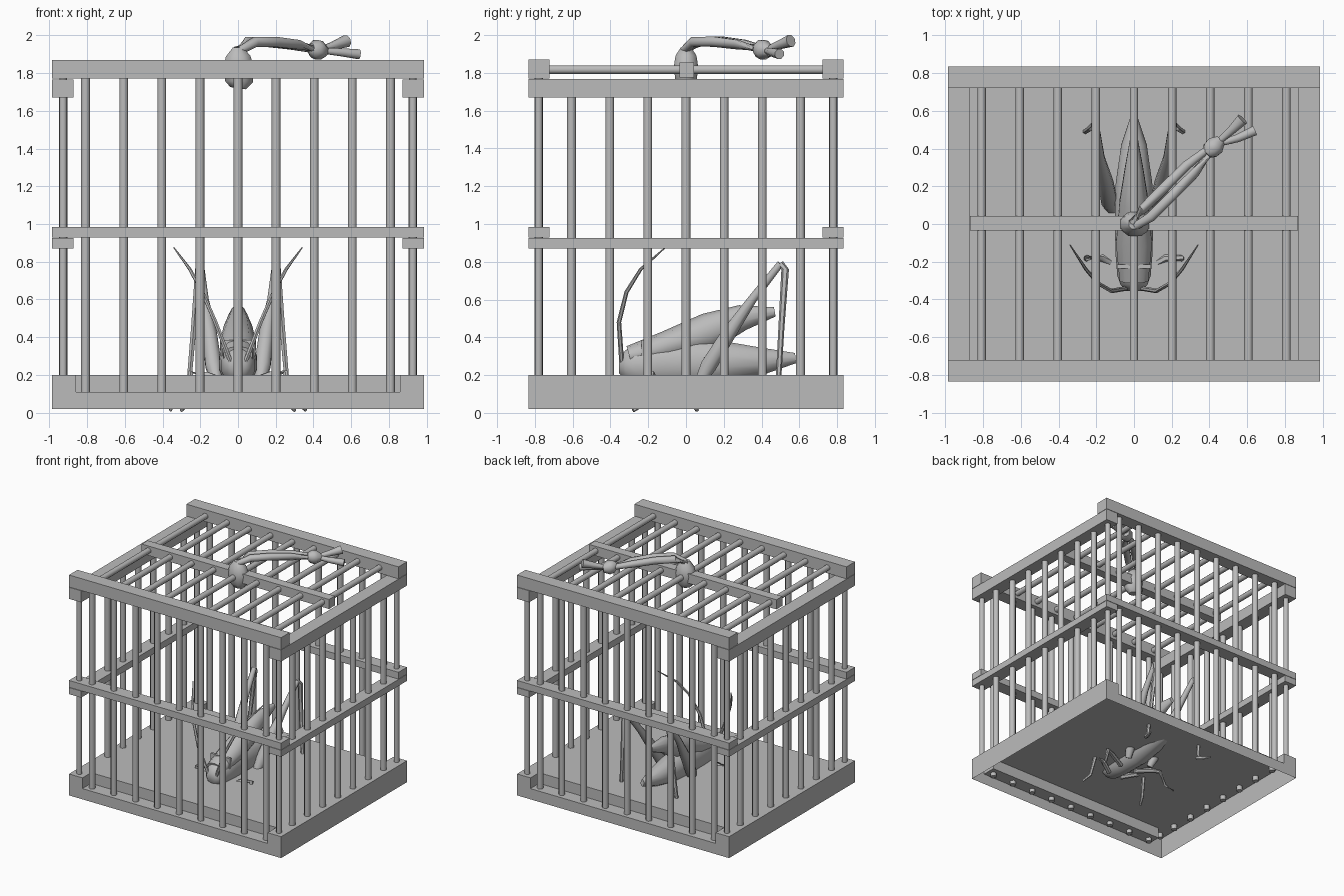
import bpy, bmesh, math
from mathutils import Vector

if "Cube" in bpy.data.objects:
    bpy.data.objects.remove(bpy.data.objects["Cube"])

grey = bpy.data.materials.new("plain grey")
grey.diffuse_color = (0.5, 0.5, 0.5, 1)
grey.use_nodes = True
grey.node_tree.nodes["Principled BSDF"].inputs["Base Color"].default_value = grey.diffuse_color


def finish(bm, name, smooth=None):
    bmesh.ops.recalc_face_normals(bm, faces=bm.faces)
    me = bpy.data.meshes.new(name)
    bm.to_mesh(me)
    bm.free()
    me.materials.append(grey)
    ob = bpy.data.objects.new(name, me)
    bpy.context.collection.objects.link(ob)
    if smooth:
        bpy.ops.object.select_all(action='DESELECT')
        ob.select_set(True)
        bpy.context.view_layer.objects.active = ob
        bpy.ops.object.shade_smooth_by_angle(angle=math.radians(smooth))
    return ob


def box(name, lo, hi):
    bm = bmesh.new()
    bmesh.ops.create_cube(bm, size=1)
    for v in bm.verts:
        v.co = [l + (c + 0.5) * (h - l) for c, l, h in zip(v.co, lo, hi)]
    return finish(bm, name)


def tube(name, pts, radii, sides=8, smooth=50):
    """Tapered tube through pts; a radius is a number or (sideways, upright)."""
    pts = [Vector(p) for p in pts]
    bm = bmesh.new()
    rings = []
    for i, p in enumerate(pts):
        t = (pts[min(i + 1, len(pts) - 1)] - pts[max(i - 1, 0)]).normalized()
        ref = Vector((1, 0, 0)) if abs(t.x) < 0.6 else Vector((0, 0, 1))
        up = t.cross(ref).normalized()
        side = up.cross(t).normalized()
        r = radii[i] if isinstance(radii[i], tuple) else (radii[i], radii[i])
        rings.append([bm.verts.new(p + side * r[0] * math.cos(a) + up * r[1] * math.sin(a))
                      for a in (2 * math.pi * (k + 0.5) / sides for k in range(sides))])
    for a, b in zip(rings, rings[1:]):
        for k in range(sides):
            j = (k + 1) % sides
            bm.faces.new((a[k], a[j], b[j], b[k]))
    bm.faces.new(rings[0])
    bm.faces.new(rings[-1])
    return finish(bm, name, smooth)


# Tray: hollow underneath, with a low ledge along the front and back
X, Y, A, B, LOW, LEDGE, TOP = 0.985, 0.835, 0.86, 0.72, 0.02, 0.11, 0.2
bm = bmesh.new()


def face(*cos):
    bm.faces.new([bm.verts.new(c) for c in cos])


face((-X, -B, TOP), (X, -B, TOP), (X, B, TOP), (-X, B, TOP))
for s in (-1, 1):
    y, b = s * Y, s * B
    face((-A, b, LEDGE), (A, b, LEDGE), (A, y, LEDGE), (-A, y, LEDGE))
    face((-A, b, LEDGE), (A, b, LEDGE), (A, b, TOP), (-A, b, TOP))
    face((-X, y, LOW), (X, y, LOW), (X, y, LEDGE), (A, y, LEDGE), (-A, y, LEDGE), (-X, y, LEDGE))
    face((s * X, -Y, LOW), (s * X, Y, LOW), (s * X, Y, TOP), (s * X, -Y, TOP))
    for q in (-1, 1):
        a, x = q * A, q * X
        face((a, b, TOP), (x, b, TOP), (x, y, TOP), (a, y, TOP))
        face((a, b, LEDGE), (a, y, LEDGE), (a, y, TOP), (a, b, TOP))
        face((a, y, LEDGE), (x, y, LEDGE), (x, y, TOP), (a, y, TOP))
bmesh.ops.remove_doubles(bm, verts=bm.verts, dist=0.0005)
finish(bm, "tray")

# Rails: top and middle, with the long ones resting on the side ones
for z_side, z_long, h_side, h_long, part in ((1.67, 1.77, 0.097, 0.1, "top"),
                                             (0.87, 0.928, 0.055, 0.057, "middle")):
    for s in (-1, 1):
        y0, y1 = sorted((s * 0.722, s * Y))
        x0, x1 = sorted((s * 0.872, s * X))
        box(part + "_long_rail", (-X, y0, z_long), (X, y1, z_long + h_long))
        box(part + "_side_rail", (x0, -Y, z_side), (x1, Y, z_side + h_side))
box("handle_beam", (-0.87, -0.035, 1.775), (0.87, 0.043, 1.855))

# Bars on the walls and the roof
for i in range(-4, 5):
    x = i * 0.202
    for s in (-1, 1):
        tube("wall_bar", [(x, s * 0.78, 0.08), (x, s * 0.78, 1.78)], [0.025] * 2)
    tube("roof_bar", [(x, -0.74, 1.817), (x, 0.74, 1.817)], [0.024] * 2)
for i in range(-3, 4):
    for s in (-1, 1):
        tube("side_bar", [(s * 0.927, i * 0.202, 0.16), (s * 0.927, i * 0.202, 1.68)], [0.025] * 2)
for x in (-0.927, 0.927):
    for y in (-0.78, 0.78):
        tube("corner_bar", [(x, y, 0.16), (x, y, 1.78)], [0.022] * 2)

# Rope handle: wrap around the beam, two strands, knot and loose ends
tube("rope_wrap", [(0, 0, 1.72), (0.005, 0, 1.755), (0.005, 0, 1.83), (0, 0, 1.89), (0, 0, 1.935)],
     [(0.045, 0.035), (0.08, 0.06), (0.088, 0.07), (0.07, 0.06), (0.03, 0.03)])
for s in (-1, 1):
    o = s * 0.021
    tube("rope_strand",
         [(0.0 + o * 0.5, 0.0 - o * 0.5, 1.92), (0.07 + o, 0.06 - o, 1.965), (0.18 + o, 0.17 - o, 1.965),
          (0.3 + o, 0.29 - o, 1.95), (0.41 + o * 0.3, 0.4 - o * 0.3, 1.925)],
         [0.022, 0.028, 0.029, 0.027, 0.02])
tube("rope_knot", [(0.385, 0.37, 1.935), (0.405, 0.39, 1.93), (0.43, 0.415, 1.92), (0.46, 0.445, 1.915)],
     [0.025, 0.05, 0.054, 0.03])
tube("rope_end_upper", [(0.43, 0.42, 1.92), (0.52, 0.5, 1.95), (0.575, 0.555, 1.97)], [0.015, 0.025, 0.034])
tube("rope_end_lower", [(0.43, 0.42, 1.92), (0.55, 0.455, 1.91), (0.64, 0.495, 1.9)], [0.015, 0.023, 0.028])

# Insect body and folded wings
tube("insect_body",
     [(0, -0.355, 0.25), (0, -0.32, 0.25), (0, -0.27, 0.25), (0, -0.15, 0.26), (0, 0.05, 0.265),
      (0, 0.22, 0.27), (0, 0.42, 0.275), (0, 0.58, 0.29)],
     [(0.045, 0.04), (0.075, 0.085), (0.092, 0.11), (0.102, 0.135), (0.105, 0.14),
      (0.1, 0.11), (0.07, 0.07), (0.015, 0.028)], 12)
tube("insect_wings",
     [(0, -0.3, 0.3), (0, -0.1, 0.355), (0, 0.12, 0.43), (0, 0.3, 0.505), (0, 0.47, 0.535)],
     [(0.08, 0.055), (0.1, 0.08), (0.08, 0.1), (0.05, 0.068), (0.018, 0.025)], 10)
box("insect_collar", (-0.09, -0.235, 0.3), (0.09, -0.215, 0.385))

# Insect feelers and legs, mirrored left and right
for s in (-1, 1):
    tube("feeler",
         [(s * 0.035, -0.34, 0.26), (s * 0.12, -0.355, 0.48), (s * 0.19, -0.315, 0.64),
          (s * 0.255, -0.24, 0.76), (s * 0.34, -0.11, 0.875)],
         [0.013, 0.012, 0.011, 0.009, 0.003], 6)
    tube("hind_thigh",
         [(s * 0.11, 0.06, 0.14), (s * 0.13, 0.12, 0.25), (s * 0.15, 0.22, 0.41),
          (s * 0.18, 0.35, 0.6), (s * 0.2, 0.5, 0.79)],
         [0.025, 0.046, 0.042, 0.026, 0.02])
    tube("hind_shin",
         [(s * 0.2, 0.5, 0.79), (s * 0.21, 0.525, 0.76), (s * 0.235, 0.505, 0.45), (s * 0.265, 0.485, 0.1)],
         [0.018, 0.02, 0.016, 0.014], 6)
    tube("hind_foot", [(s * 0.265, 0.46, 0.1), (s * 0.28, 0.5, 0.09), (s * 0.31, 0.58, 0.075)],
         [0.015, 0.018, 0.006], 6)
    tube("front_leg",
         [(s * 0.06, -0.24, 0.16), (s * 0.17, -0.18, 0.2), (s * 0.25, -0.18, 0.215),
          (s * 0.27, -0.22, 0.05), (s * 0.3, -0.28, 0.012)],
         [0.02, 0.02, 0.016, 0.013, 0.01], 6)
    tube("middle_leg",
         [(s * 0.07, -0.08, 0.15), (s * 0.2, -0.03, 0.18), (s * 0.27, 0.0, 0.18),
          (s * 0.31, 0.02, 0.06), (s * 0.36, 0.06, 0.014)],
         [0.02, 0.02, 0.016, 0.013, 0.01], 6)
